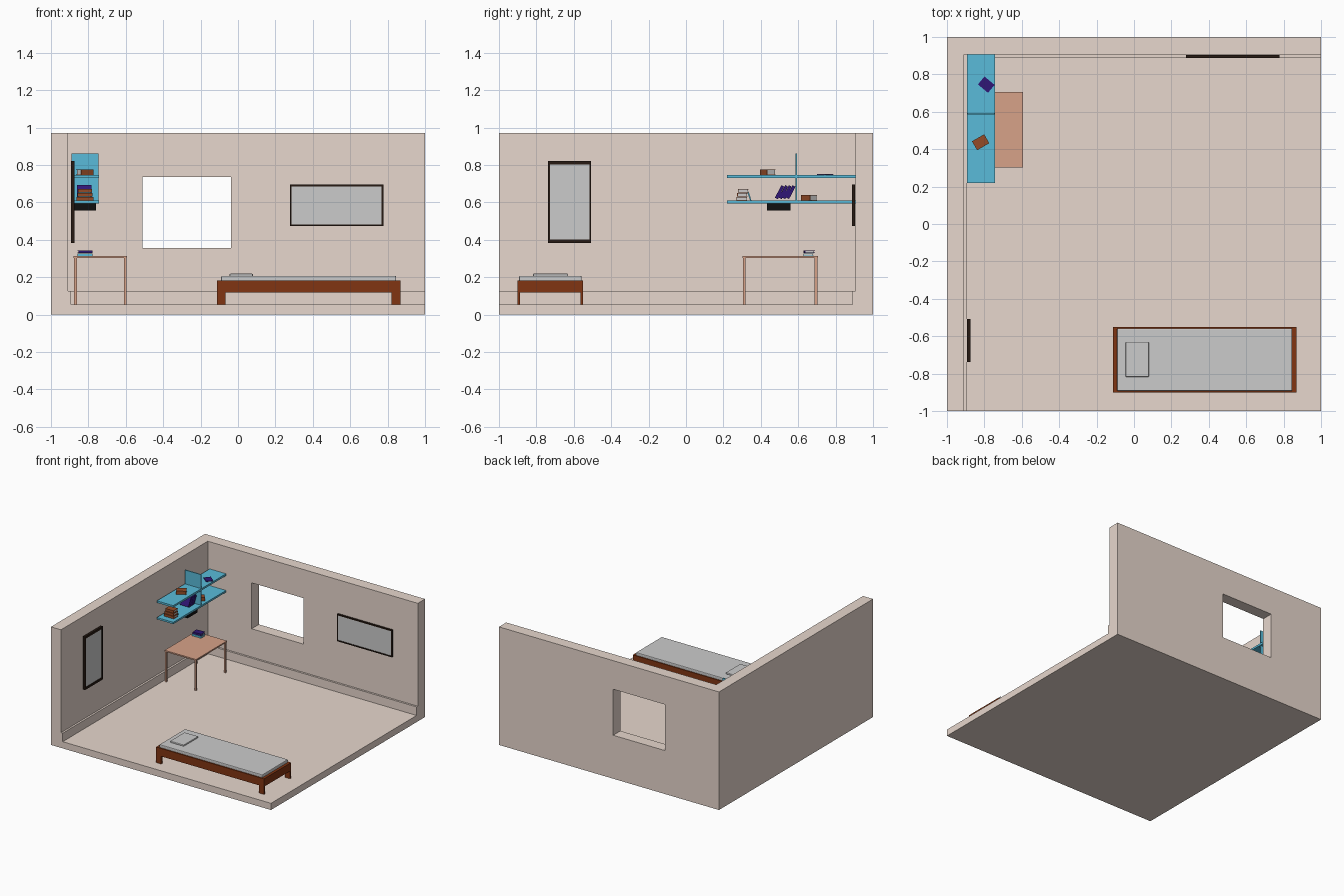
import bpy, bmesh
from math import radians
from mathutils import Matrix, Vector

if "Cube" in bpy.data.objects:
    bpy.data.objects.remove(bpy.data.objects["Cube"])


def mat(name, rgb):
    m = bpy.data.materials.new(name)
    m.diffuse_color = (*rgb, 1)
    m.use_nodes = True
    m.node_tree.nodes["Principled BSDF"].inputs["Base Color"].default_value = m.diffuse_color
    return m


WALL = mat("plaster", (0.80, 0.68, 0.61))
TEAL = mat("teal", (0.10, 0.50, 0.70))
WOOD = mat("red_wood", (0.22, 0.035, 0.006))
DESK = mat("light_wood", (0.68, 0.36, 0.25))
DARK = mat("dark_frame", (0.02, 0.01, 0.006))
BLACK = mat("black", (0.005, 0.005, 0.005))
PURPLE = mat("purple", (0.03, 0.008, 0.18))
BROWN = mat("book_brown", (0.30, 0.07, 0.02))


def boxes(name, parts, mats=(), matrix=None, bevel=0):
    """One object from boxes given as (low corner, high corner[, material index])."""
    bm = bmesh.new()
    for lo, hi, *idx in parts:
        lo, hi = Vector(lo), Vector(hi)
        m = Matrix.Translation((lo + hi) / 2) @ Matrix.Diagonal((*(hi - lo), 1))
        vs = bmesh.ops.create_cube(bm, size=1, matrix=m)["verts"]
        for f in {f for v in vs for f in v.link_faces}:
            f.material_index = idx[0] if idx else 0
    me = bpy.data.meshes.new(name)
    bm.to_mesh(me)
    bm.free()
    ob = bpy.data.objects.new(name, me)
    bpy.context.collection.objects.link(ob)
    for m in mats:
        me.materials.append(m)
    if matrix:
        ob.matrix_world = matrix
    if bevel:
        b = ob.modifiers.new("soft_edges", 'BEVEL')
        b.width, b.segments = bevel, 2
    return ob


def carve(ob, lo, hi):
    cutter = boxes("cutter", [(lo, hi)], [WALL])
    cutter.hide_render = True
    mod = ob.modifiers.new("cut", 'BOOLEAN')
    mod.operation, mod.solver, mod.object = 'DIFFERENCE', 'EXACT', cutter
    bpy.context.view_layer.objects.active = ob
    bpy.ops.object.modifier_apply(modifier=mod.name)
    bpy.data.objects.remove(cutter)


# Room shell: floor, two walls, baseboard step and window hole
room = boxes("room", [((-1, -1, 0), (1, 1, 0.97))], [WALL])
carve(room, (-0.893, -1.2, 0.055), (1.2, 0.89, 0.2))
carve(room, (-0.909, -1.2, 0.125), (1.2, 0.906, 1.2))
carve(room, (-0.51, 0.8, 0.357), (-0.038, 1.2, 0.735))

# Bed
X0, X1, Y0, Y1 = -0.113, 0.868, -0.902, -0.55
frame = [((x, Y0, 0.118), (x + 0.022, Y1, 0.183)) for x in (X0, X1 - 0.022)]
frame += [((X0 + 0.022, y, 0.118), (X1 - 0.022, y + 0.012, 0.183)) for y in (Y0, Y1 - 0.012)]
frame += [((x, y, 0.055), (x + 0.046, y + 0.015, 0.118))
          for x in (X0, X1 - 0.046) for y in (Y0, Y1 - 0.015)]
frame.append(((X0 + 0.022, Y0 + 0.012, 0.15), (X1 - 0.022, Y1 - 0.012, 0.165)))
boxes("bed_frame", frame, [WOOD])
boxes("mattress", [((-0.09, -0.893, 0.165), (0.846, -0.558, 0.207))], bevel=0.006)
boxes("pillow", [((-0.045, -0.818, 0.204), (0.08, -0.63, 0.219))], bevel=0.005)

# Desk
desk = [((-0.879, 0.302, 0.302), (-0.593, 0.705, 0.313))]
desk += [((x, y, 0.055), (x + 0.015, y + 0.015, 0.302))
         for x in (-0.877, -0.61) for y in (0.304, 0.688)]
boxes("desk", desk, [DESK])

# Wall shelf with divider, and the box hung below it
boxes("wall_shelf", [((-0.892, 0.22, 0.595), (-0.743, 0.906, 0.61)),
                     ((-0.892, 0.22, 0.731), (-0.743, 0.906, 0.747)),
                     ((-0.89, 0.585, 0.61), (-0.746, 0.593, 0.731)),
                     ((-0.89, 0.585, 0.747), (-0.746, 0.593, 0.861))], [TEAL])
boxes("under_shelf_box", [((-0.88, 0.432, 0.557), (-0.76, 0.558, 0.595))], [BLACK])


def picture(name, w, h, side, top, depth, matrix):
    """Framed panel in the local xz plane, facing -y."""
    a, b = w / 2, h / 2
    rim = [((s * a - (side if s > 0 else 0), -depth, -b),
            (s * a + (side if s < 0 else 0), 0, b)) for s in (-1, 1)]
    rim += [((side - a, -depth, z), (a - side, 0, z + top)) for z in (-b, b - top)]
    boxes(name + "_frame", rim, [DARK], matrix)
    boxes(name + "_panel", [((side - a, -depth * 0.7, top - b), (a - side, 0, b - top))],
          matrix=matrix)


picture("back_picture", 0.50, 0.222, 0.009, 0.009, 0.016,
        Matrix.Translation((0.527, 0.904, 0.584)))
picture("side_mirror", 0.23, 0.437, 0.01, 0.018, 0.018,
        Matrix.Translation((-0.892, -0.622, 0.602)) @ Matrix.Rotation(radians(90), 4, 'Z'))


def book(name, colour, loc, size, rot):
    """Flat book centred on its base, spine at local -y, pages left grey."""
    w, d, t = size
    a, b, c = w / 2, d / 2, min(0.003, t / 4)
    paper = PAPER
    boxes(name, [((-a, -b, 0), (a, b, c)), ((-a, -b, t - c), (a, b, t)),
                 ((-a, -b, c), (a, c - b, t - c)),
                 ((-a + c, c - b, c), (a - c, b - c, t - c), 1)],
          [colour, paper], Matrix.Translation(loc) @ rot)


PAPER = mat("paper", (0.8, 0.8, 0.8))


def turn(deg, axis='Z'):
    return Matrix.Rotation(radians(deg), 4, axis)


# Stacked books: front end of lower shelf, and desk
for i, (col, w, dy) in enumerate([(BROWN, 0.09, 0), (BROWN, 0.082, 0.004), (BROWN, 0.075, 0.008)]):
    book(f"shelf_stack_book_{i}", col, (-0.818, 0.298 + dy, 0.61 + i * 0.021),
         (w, 0.056, 0.02), turn(0))
for i, col in enumerate([TEAL, PURPLE]):
    book(f"desk_book_{i}", col, (-0.818, 0.656 + i * 0.003, 0.313 + i * 0.016),
         (0.082 - i * 0.008, 0.054, 0.015), turn(i * 4))

# Upright leaning books: local x goes up, spine faces the room
UP = Matrix(((0, -1, 0, 0), (0, 0, -1, 0), (1, 0, 0, 0), (0, 0, 0, 1)))
for i in range(4):
    book(f"leaning_book_{i}", PURPLE, (-0.822, 0.508 + i * 0.02, 0.651),
         (0.075, 0.075, 0.017), turn(-27, 'X') @ UP)
book("leaning_teal_book", TEAL, (-0.82, 0.342, 0.635), (0.05, 0.07, 0.007),
     turn(18, 'X') @ UP)

# Loose books lying on the shelves
book("lower_loose_book", BROWN, (-0.81, 0.658, 0.61), (0.075, 0.05, 0.03), turn(40))
book("upper_brown_book", BROWN, (-0.82, 0.437, 0.747), (0.075, 0.055, 0.028), turn(30))
book("upper_purple_book", PURPLE, (-0.79, 0.745, 0.747), (0.07, 0.055, 0.006), turn(-40))
